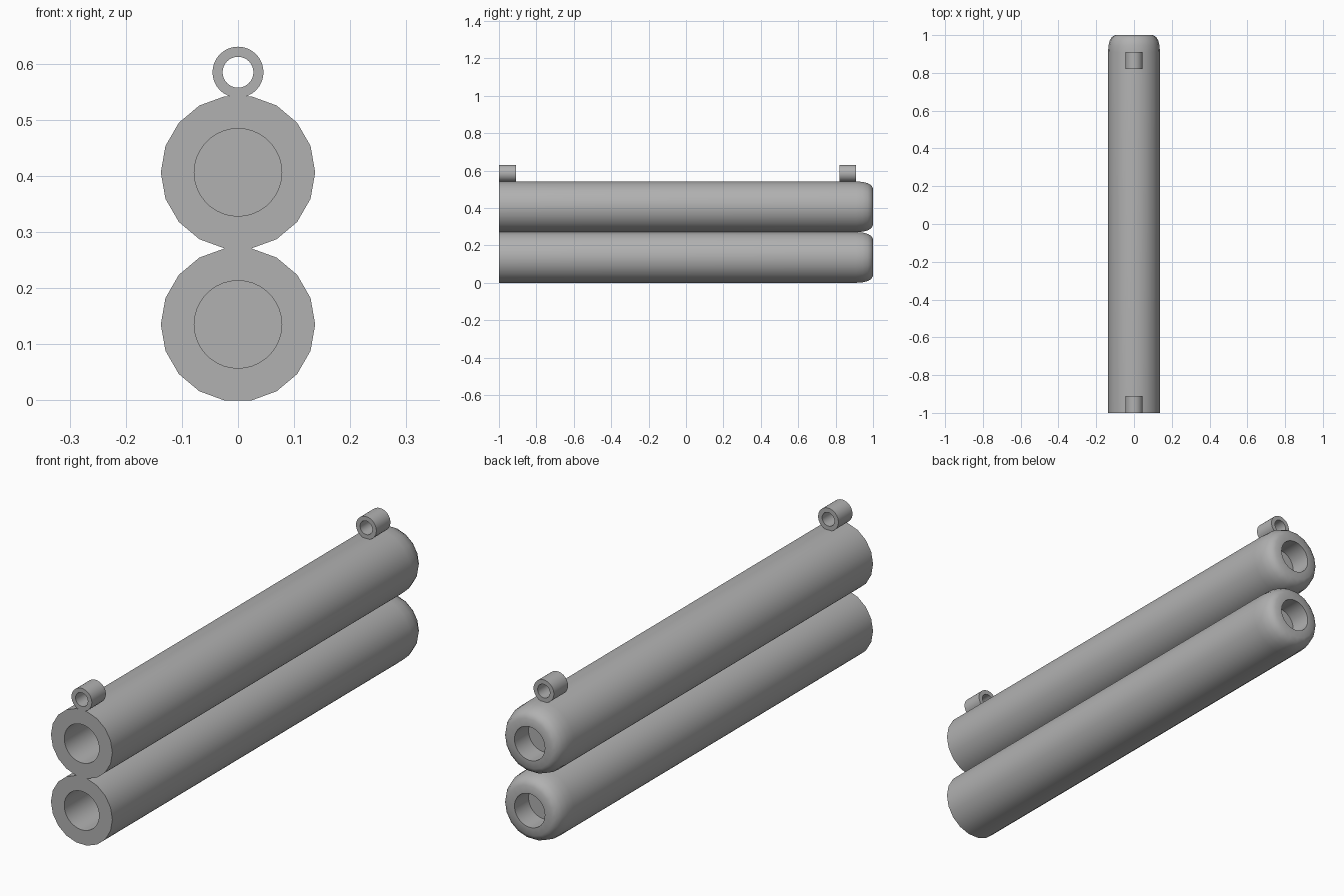
import bpy, bmesh
from math import cos, sin, pi

if "Cube" in bpy.data.objects:
    bpy.data.objects.remove(bpy.data.objects["Cube"])

# Dark grey metal
metal = bpy.data.materials.new("dark_grey")
metal.diffuse_color = (0.44, 0.44, 0.44, 1)
metal.use_nodes = True
metal.node_tree.nodes["Principled BSDF"].inputs["Base Color"].default_value = metal.diffuse_color


def turned(name, z, y0, stations, closed=False):
    """Turn a chain of (y, radius, sides) stations around the y axis."""
    bm = bmesh.new()
    loops = []
    for y, r, n in stations:
        loops.append([bm.verts.new((r * cos(2 * pi * i / n), y, r * sin(2 * pi * i / n)))
                      for i in range(n)])
    pairs = list(zip(loops, loops[1:]))
    if closed:
        pairs.append((loops[-1], loops[0]))
    else:
        bm.faces.new(loops[0])
        bm.faces.new(loops[-1])
    for a, b in pairs:
        n = min(len(a), len(b))
        ka, kb = len(a) // n, len(b) // n
        for i in range(n):
            near = [a[(i * ka + j) % len(a)] for j in range(ka + 1)]
            far = [b[(i * kb + j) % len(b)] for j in range(kb + 1)]
            bm.faces.new(near + far[::-1])
    bmesh.ops.recalc_face_normals(bm, faces=bm.faces)
    me = bpy.data.meshes.new(name)
    bm.to_mesh(me)
    bm.free()
    me.materials.append(metal)
    ob = bpy.data.objects.new(name, me)
    ob.location = (0, y0, z)
    bpy.context.collection.objects.link(ob)
    bpy.ops.object.select_all(action='DESELECT')
    ob.select_set(True)
    bpy.context.view_layer.objects.active = ob
    bpy.ops.object.shade_smooth_by_angle(angle=0.6)
    return ob


R, SIDES, BORE = 0.1376, 18, 36
APOTHEM = R * cos(pi / SIDES)

# Barrels: deep front bore, rounded rear end with a shallow socket
barrel = [(0.88, 0.078, BORE), (-1.0, 0.078, BORE), (-1.0, R, SIDES),
          (0.91, R, SIDES), (0.945, 0.135, SIDES), (0.972, 0.128, SIDES),
          (0.99, 0.117, SIDES), (1.0, 0.1, SIDES),
          (1.0, 0.068, BORE), (0.91, 0.068, BORE)]
for name, k in (("lower_barrel", 1), ("upper_barrel", 3)):
    turned(name, k * APOTHEM, 0, barrel)

# Sight rings resting on the upper barrel
ring = [(-0.045, 0.0275, 32), (-0.045, 0.0455, 32), (0.045, 0.0455, 32), (0.045, 0.0275, 32)]
for name, y in (("front_sight_ring", -0.955), ("rear_sight_ring", 0.865)):
    turned(name, 0.585, y, ring, closed=True)
